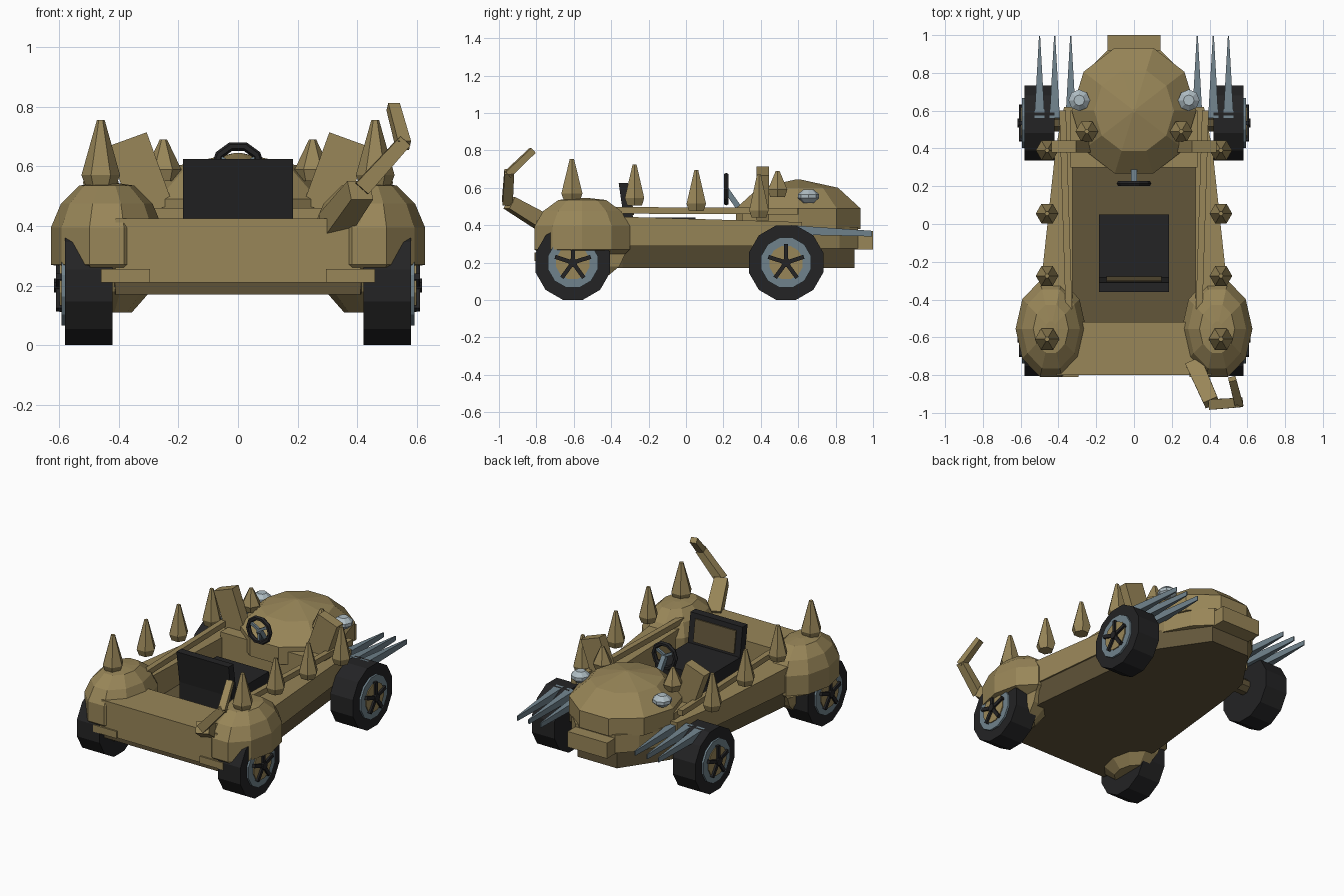
import bpy, bmesh, math
from mathutils import Vector, Matrix

if "Cube" in bpy.data.objects:
    bpy.data.objects.remove(bpy.data.objects["Cube"])


def material(name, rgb):
    m = bpy.data.materials.new(name)
    m.diffuse_color = (*rgb, 1)
    m.use_nodes = True
    m.node_tree.nodes["Principled BSDF"].inputs["Base Color"].default_value = m.diffuse_color
    return m


TAN = material("tan hide", (0.315, 0.238, 0.098))
DARK = material("dark brown", (0.122, 0.092, 0.042))
STEEL = material("blue steel", (0.162, 0.225, 0.265))
BLACK = material("black rubber", (0.017, 0.017, 0.018))
LAMP = material("pale lamp", (0.43, 0.51, 0.55))


def loft(name, rings, mat):
    """Skin a list of equal-length point rings and cap both ends."""
    bm = bmesh.new()
    vs = [[bm.verts.new(p) for p in r] for r in rings]
    n = len(vs[0])
    for a, b in zip(vs, vs[1:]):
        for i in range(n):
            j = (i + 1) % n
            bm.faces.new((a[i], a[j], b[j], b[i]))
    bm.faces.new(vs[0])
    bm.faces.new(vs[-1])
    bmesh.ops.recalc_face_normals(bm, faces=bm.faces)
    me = bpy.data.meshes.new(name)
    bm.to_mesh(me)
    bm.free()
    me.materials.append(mat)
    ob = bpy.data.objects.new(name, me)
    bpy.context.collection.objects.link(ob)
    return ob


def box(name, x, y, z, mat):
    return loft(name, [[(x[0], y[0], h), (x[1], y[0], h), (x[1], y[1], h), (x[0], y[1], h)] for h in z], mat)


def dome(name, c, rx, ry, levels, mat, n=10, limit=None):
    """Stack of elliptical rings; limit = (z, x) pulls the low outer side inward."""
    rings = []
    for z, k in levels:
        ring = []
        for i in range(n):
            a = math.tau * i / n
            x = c[0] + rx * k * math.cos(a)
            if limit and z < limit[0]:
                x = max(-limit[1], min(limit[1], x))
            ring.append((x, c[1] + ry * k * math.sin(a), z))
        rings.append(ring)
    return loft(name, rings, mat)


def disc(name, s, x0, x1, y, z, r, mat, n=12):
    """Cylinder along x."""
    ang = [math.tau * (i + 0.5) / n for i in range(n)]
    return loft(name, [[(s * x, y + r * math.sin(a), z + r * math.cos(a)) for a in ang] for x in (x0, x1)], mat)


def beam(name, p, q, w0, w1, h0, h1, mat, up=(0, 0, 1)):
    """Four-sided tapered bar from p to q."""
    p, q = Vector(p), Vector(q)
    d = (q - p).normalized()
    side = d.cross(Vector(up)).normalized()
    top = side.cross(d)
    rings = []
    for c, w, h in ((p, w0, h0), (q, w1, h1)):
        rings.append([c + side * a * w / 2 + top * b * h / 2 for a, b in ((-1, -1), (1, -1), (1, 1), (-1, 1))])
    return loft(name, rings, mat)


def both(pts):
    """Mirror a half outline of (x, y) into a closed one."""
    return pts + [(-x, y) for x, y in reversed(pts)]


# lower hull, its top is the cockpit floor
low = both([(0.41, -0.77), (0.45, -0.34), (0.37, 0.4), (0.33, 0.62), (0.14, 0.9)])
high = both([(0.42, -0.78), (0.485, -0.34), (0.405, 0.4), (0.34, 0.62), (0.14, 0.9)])
loft("lower_hull", [[(x, y, 0.17) for x, y in low], [(x, y, 0.29) for x, y in high]], DARK)

# rear panel and deck
box("rear_deck", (-0.41, 0.41), (-0.8, -0.52), (0.21, 0.425), TAN)

# nose base, jaw and cowl
nose = both([(0.33, 0.5), (0.32, 0.66), (0.24, 0.82), (0.14, 0.92)])
loft("nose_base", [[(x, y, z) for x, y in nose] for z in (0.275, 0.39)], TAN)
box("jaw", (-0.14, 0.14), (0.8, 1.0), (0.27, 0.37), TAN)
box("cowl", (-0.335, 0.335), (0.3, 0.6), (0.28, 0.46), TAN)
dome("nose_dome", (0, 0.6), 0.33, 0.35,
     [(0.38, 1), (0.49, 1), (0.6, 0.64), (0.645, 0.03)], TAN)

# seat
box("seat_cushion", (-0.185, 0.185), (-0.33, 0.05), (0.29, 0.44), BLACK)
loft("seat_back", [[(-0.185, y - 0.05, z), (0.185, y - 0.05, z), (0.185, y, z), (-0.185, y, z)]
                   for y, z in ((-0.28, 0.42), (-0.31, 0.625))], BLACK)
loft("seat_back_panel", [[(-0.145, y - 0.005, z), (0.145, y - 0.005, z), (0.145, y + 0.005, z), (-0.145, y + 0.005, z)]
                         for y, z in ((-0.283, 0.455), (-0.303, 0.595))], DARK)

# steering wheel, spokes and column
bpy.ops.mesh.primitive_torus_add(major_segments=10, minor_segments=6, major_radius=0.077, minor_radius=0.015,
                                 location=(0, 0.215, 0.593), rotation=(math.pi / 2, 0, 0))
rim = bpy.context.object
rim.name = "steering_rim"
rim.data.materials.append(BLACK)
for k in range(3):
    a = math.radians(-90 + 120 * k)
    beam("steering_spoke", (0, 0.215, 0.593), (0.075 * math.cos(a), 0.215, 0.593 + 0.075 * math.sin(a)),
         0.016, 0.016, 0.016, 0.016, STEEL, (0, 1, 0))
beam("steering_column", (0, 0.215, 0.59), (0, 0.32, 0.44), 0.03, 0.03, 0.03, 0.03, STEEL)

# parts on both sides
for s in (1, -1):
    # cockpit side wall, its top falls toward the nose
    wall = [(0.325, -0.55), (0.43, -0.55), (0.495, -0.34), (0.415, 0.4), (0.37, 0.62), (0.325, 0.62)]
    loft("side_wall", [[(s * x, y, 0.29) for x, y in wall],
                       [(s * x, y, 0.435 - 0.03 * y) for x, y in wall]], TAN)
    beam("side_rail", (s * 0.345, -0.45, 0.48), (s * 0.378, 0.6, 0.475), 0.035, 0.035, 0.035, 0.035, TAN)

    # rear fender, lower part tucked behind the wheel
    dome("rear_fender", (s * 0.44, -0.555), 0.187, 0.268,
         [(0.11, 0.45), (0.18, 0.78), (0.245, 0.9), (0.27, 1), (0.395, 1), (0.475, 0.82), (0.535, 0.5), (0.545, 0.15)],
         TAN, limit=(0.26, 0.5))
    box("rear_bumper", (s * 0.295, s * 0.46), (-0.81, -0.7), (0.21, 0.255), TAN)

    # wheels
    for y in (-0.605, 0.535):
        z = 0.2
        disc("tire", s, 0.42, 0.58, y, z, 0.206, BLACK)
        disc("rim", s, 0.5, 0.592, y, z, 0.138, STEEL)
        disc("hub_disc", s, 0.5, 0.598, y, z, 0.092, TAN)
        disc("hub_cap", s, 0.59, 0.616, y, z, 0.025, BLACK, 8)
        for k in range(5):
            a = math.tau * k / 5
            beam("wheel_spoke", (s * 0.6, y, z), (s * 0.6, y + 0.1 * math.sin(a), z + 0.1 * math.cos(a)),
                 0.022, 0.022, 0.02, 0.02, BLACK, (1, 0, 0))

    # front axle stub
    disc("front_axle", s, 0.28, 0.45, 0.535, 0.22, 0.05, DARK, 8)

    # spikes: x, y, base, tip, radius
    for x, y, z0, z1, r in ((0.46, -0.61, 0.53, 0.755, 0.065), (0.46, -0.275, 0.505, 0.725, 0.06),
                            (0.46, 0.055, 0.475, 0.695, 0.06), (0.46, 0.39, 0.44, 0.67, 0.06),
                            (0.25, 0.49, 0.55, 0.69, 0.06)):
        dome("spike", (s * x, y), r, r, [(z0, 0.75), (z0 + 0.04, 1), (z1, 0.2)], TAN, 6)

    # ears
    beam("ear", (s * 0.285, 0.41, 0.45), (s * 0.372, 0.41, 0.69), 0.065, 0.065, 0.14, 0.14, TAN, (1, 0, 0))

    # headlights
    dome("headlight", (s * 0.29, 0.655), 0.057, 0.057,
         [(0.52, 0.5), (0.545, 1), (0.565, 1), (0.59, 0.5)], LAMP, 8)

    # claws
    for x in (0.335, 0.42, 0.5):
        beam("claw", (s * x, 0.56, 0.375), (s * x, 0.995, 0.355), 0.055, 0.006, 0.05, 0.03, STEEL)

# bent tail at the rear right
beam("tail_base", (0.32, -0.74, 0.4), (0.41, -0.945, 0.52), 0.09, 0.08, 0.09, 0.07, TAN)
beam("tail_middle", (0.415, -0.955, 0.525), (0.56, -0.945, 0.685), 0.055, 0.05, 0.055, 0.045, TAN)
beam("tail_tip", (0.555, -0.955, 0.67), (0.52, -0.82, 0.8), 0.045, 0.04, 0.04, 0.035, TAN)
